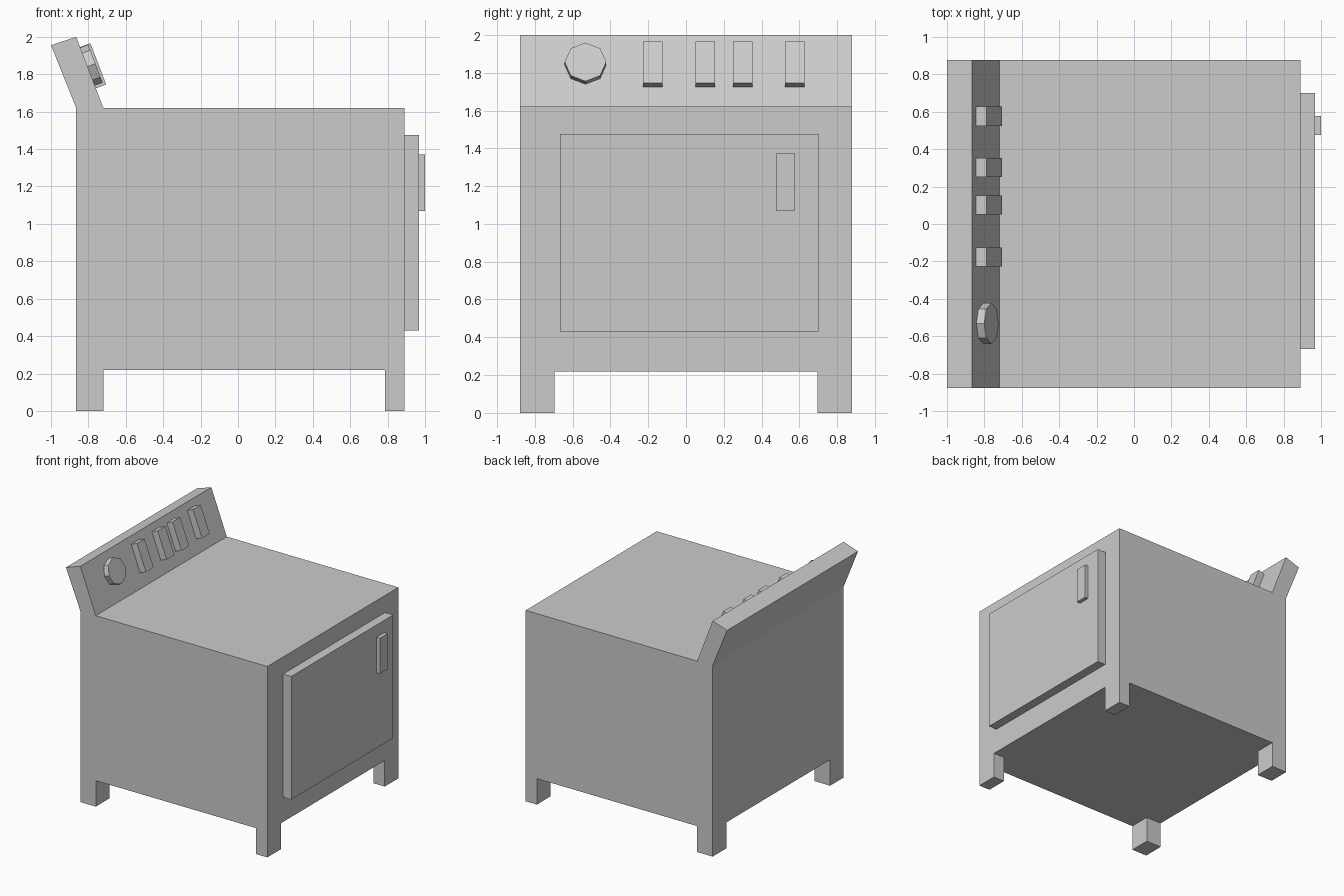
import bpy, bmesh, math
from mathutils import Vector

if "Cube" in bpy.data.objects:
    bpy.data.objects.remove(bpy.data.objects["Cube"])

W = 0.878                                   # half width along y
PANEL_BASE = Vector((-0.72, 0, 1.62))       # foot of the sloped control panel
UP = Vector((-0.145, 0, 0.38)).normalized() # direction up the panel
OUT = Vector((UP.z, 0, -UP.x))              # panel normal


def finish(bm, name):
    bmesh.ops.recalc_face_normals(bm, faces=bm.faces)
    me = bpy.data.meshes.new(name)
    bm.to_mesh(me)
    bm.free()
    ob = bpy.data.objects.new(name, me)
    bpy.context.collection.objects.link(ob)
    return ob


def prism(points, offset):
    """Extrude a flat outline by an offset vector."""
    bm = bmesh.new()
    face = bm.faces.new([bm.verts.new(p) for p in points])
    new = bmesh.ops.extrude_face_region(bm, geom=[face], use_keep_orig=True)["geom"]
    bmesh.ops.translate(bm, vec=offset,
                        verts=[v for v in new if isinstance(v, bmesh.types.BMVert)])
    bmesh.ops.recalc_face_normals(bm, faces=bm.faces)
    return bm


def side_profile(pts, y0, y1):
    return prism([(x, y0, z) for x, z in pts], Vector((0, y1 - y0, 0)))


def on_panel(y, up, out=0):
    return PANEL_BASE + UP * up + OUT * out + Vector((0, y, 0))


# Cabinet with sloped back panel, then legs pulled out of the bottom corners
bm = side_profile([(-0.865, 0.22), (0.89, 0.22), (0.89, 1.62), (-0.72, 1.62),
                   (-0.865, 2.0), (-1.0, 1.955), (-0.865, 1.62)], -W, W)


def bottom_faces():
    return [f for f in bm.faces if all(abs(v.co.z - 0.22) < 1e-4 for v in f.verts)]


for co, no in (((-0.72, 0, 0), (1, 0, 0)), ((0.785, 0, 0), (1, 0, 0)),
               ((0, -0.697, 0), (0, 1, 0)), ((0, 0.695, 0), (0, 1, 0))):
    faces = bottom_faces()
    geom = set(faces)
    for f in faces:
        geom.update(f.edges)
        geom.update(f.verts)
    bmesh.ops.bisect_plane(bm, geom=list(geom), plane_co=co, plane_no=no)

for f in bottom_faces():
    c = f.calc_center_median()
    if (c.x < -0.73 or c.x > 0.79) and abs(c.y) > 0.71:
        leg = bmesh.ops.extrude_discrete_faces(bm, faces=[f])["faces"][0]
        bmesh.ops.translate(bm, verts=leg.verts, vec=(0, 0, -0.22))
finish(bm, "cabinet_with_legs")

# Oven door and its handle
for name, x0, x1, y0, y1, z0, z1 in (
        ("oven_door", 0.89, 0.967, -0.667, 0.70, 0.43, 1.475),
        ("door_handle", 0.967, 1.0, 0.476, 0.578, 1.07, 1.372)):
    finish(side_profile([(x0, z0), (x1, z0), (x1, z1), (x0, z1)], y0, y1), name)

# Four switches on the control panel
for i, y in enumerate((-0.176, 0.102, 0.301, 0.576)):
    outline = [on_panel(y + dy, up) for dy, up in
               ((-0.051, 0.112), (0.051, 0.112), (0.051, 0.348), (-0.051, 0.348))]
    finish(prism(outline, OUT * 0.059), f"switch_{i + 1}")

# Eight-sided dial
ring = [on_panel(-0.532 + 0.11 * math.cos(a), 0.2366 + 0.109 * math.sin(a))
        for a in (math.tau * k / 8 for k in range(8))]
finish(prism(ring, OUT * 0.045), "dial")
